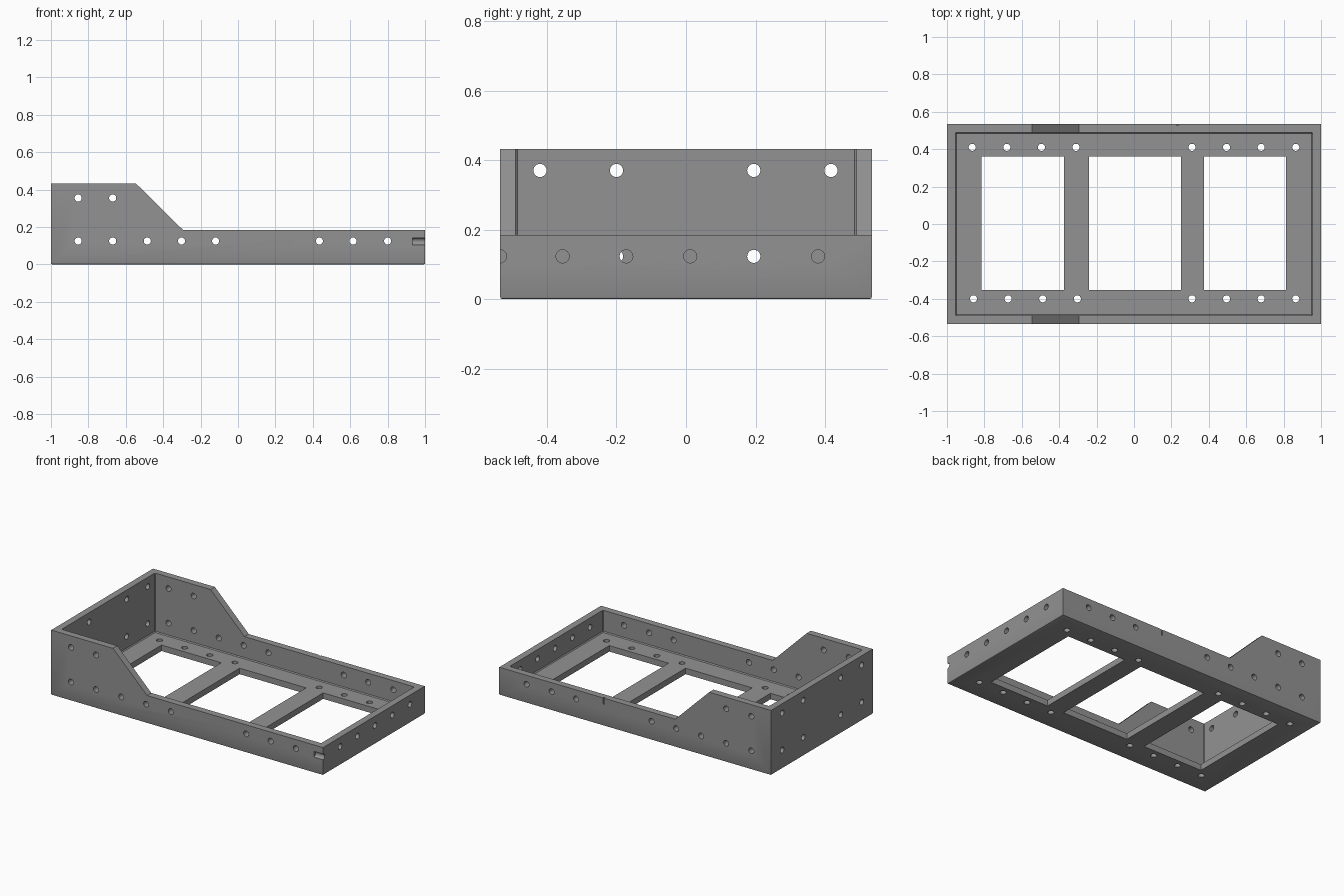
import bpy, bmesh, math
from mathutils import Matrix, Vector

if "Cube" in bpy.data.objects:
    bpy.data.objects.remove(bpy.data.objects["Cube"])

grey = bpy.data.materials.new("grey")
grey.diffuse_color = (0.29, 0.29, 0.29, 1)
grey.use_nodes = True
grey.node_tree.nodes["Principled BSDF"].inputs["Base Color"].default_value = grey.diffuse_color

W = 0.535      # half depth
T = 0.045      # wall thickness
FLOOR = 0.04   # floor thickness
LOW, HIGH = 0.185, 0.432


def to_object(bm, name):
    bmesh.ops.recalc_face_normals(bm, faces=bm.faces)
    mesh = bpy.data.meshes.new(name)
    bm.to_mesh(mesh)
    bm.free()
    mesh.materials.append(grey)
    ob = bpy.data.objects.new(name, mesh)
    bpy.context.collection.objects.link(ob)
    return ob


def box(bm, lo, hi, bevel=0.0):
    lo, hi = Vector(lo), Vector(hi)
    m = Matrix.Translation((lo + hi) / 2) @ Matrix.Diagonal((hi - lo).to_4d())
    verts = bmesh.ops.create_cube(bm, size=1, matrix=m)["verts"]
    if bevel:
        edges = {e for v in verts for e in v.link_edges}
        bmesh.ops.bevel(bm, geom=list(edges), offset=bevel, segments=1, affect='EDGES')


def hole(bm, centre, axis, r=0.019, length=0.09):
    rot = {'X': Matrix.Rotation(math.pi / 2, 4, 'Y'),
           'Y': Matrix.Rotation(math.pi / 2, 4, 'X'),
           'Z': Matrix.Identity(4)}[axis]
    bmesh.ops.create_cone(bm, cap_ends=True, segments=24, radius1=r, radius2=r,
                          depth=length, matrix=Matrix.Translation(centre) @ rot)


def cut(target, cutter):
    mod = target.modifiers.new("cut", 'BOOLEAN')
    mod.object = cutter
    mod.operation = 'DIFFERENCE'
    mod.solver = 'EXACT'
    bpy.context.view_layer.objects.active = target
    bpy.ops.object.modifier_apply(modifier=mod.name)
    bpy.data.objects.remove(cutter)


# Tray body: side profile extruded across the depth, bottom edges chamfered
bm = bmesh.new()
profile = [(-1, 0), (1, 0), (1, LOW), (-0.295, LOW), (-0.545, HIGH), (-1, HIGH)]
face = bm.faces.new([bm.verts.new((x, -W, z)) for x, z in profile])
ext = bmesh.ops.extrude_face_region(bm, geom=[face])["geom"]
bmesh.ops.translate(bm, vec=(0, 2 * W, 0),
                    verts=[g for g in ext if isinstance(g, bmesh.types.BMVert)])
bottom = [e for e in bm.edges if all(v.co.z < 0.001 for v in e.verts)]
bmesh.ops.bevel(bm, geom=bottom, offset=0.007, segments=2, profile=0.5, affect='EDGES')
tray = to_object(bm, "tray")

# Open cavity
bm = bmesh.new()
box(bm, (-1 + T, -W + T, FLOOR), (1 - T, W - T, 0.7), bevel=0.006)
cut(tray, to_object(bm, "cavity_cutter"))

# Floor windows
bm = bmesh.new()
for x0, x1 in ((-0.815, -0.375), (-0.24, 0.25), (0.375, 0.812)):
    box(bm, (x0, -0.353, -0.1), (x1, 0.36, 0.1))
cut(tray, to_object(bm, "window_cutter"))

# Screw holes through floor and walls
bm = bmesh.new()
for x in (0.31, 0.495, 0.68, 0.865):
    for side, y, shift in ((1, 0.41, 0), (1, -0.4, 0), (-1, 0.41, 0), (-1, -0.4, 0.007)):
        hole(bm, (side * x + shift, y, FLOOR / 2), 'Z')
for y in (-W + T / 2, W - T / 2):
    for x in (-0.855, -0.67, -0.485, -0.302, -0.12, 0.435, 0.615, 0.8):
        hole(bm, (x, y, 0.125), 'Y')
    for x in (-0.855, -0.67):
        hole(bm, (x, y, 0.355), 'Y')
for y in (-0.535, -0.355, -0.172, 0.012, 0.195, 0.38):
    hole(bm, (1 - T / 2, y, 0.123), 'X')
for y in (-0.42, -0.2, 0.195, 0.417):
    for z in (0.123, 0.37):
        hole(bm, (-1 + T / 2, y, z), 'X')
# Small slit in the rear wall
box(bm, (0.227, W - 0.008, 0.145), (0.237, W + 0.02, 0.2))
cut(tray, to_object(bm, "hole_cutter"))

# Smooth hole walls, crisp edges
bpy.ops.object.select_all(action='DESELECT')
tray.select_set(True)
bpy.context.view_layer.objects.active = tray
bpy.ops.object.shade_smooth_by_angle(angle=math.radians(30))
